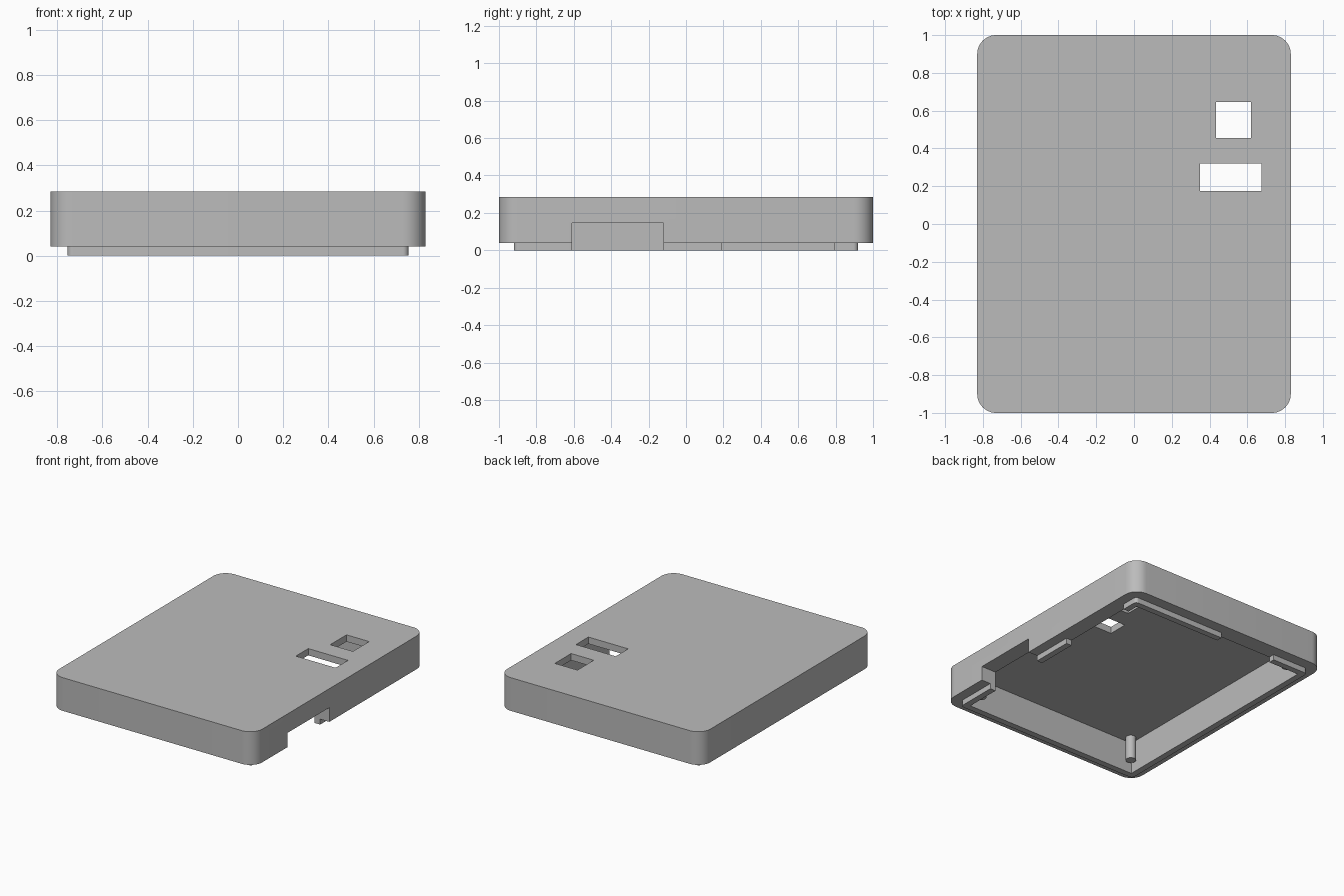
import bpy
import bmesh
from math import radians

old = bpy.data.objects.get("Cube")
if old:
    bpy.data.objects.remove(old, do_unlink=True)

grey = bpy.data.materials.new("light_grey_plastic")
grey.use_nodes = True
colour = (0.5, 0.5, 0.5, 1)
grey.diffuse_color = colour
grey.node_tree.nodes["Principled BSDF"].inputs["Base Color"].default_value = colour


def add_object(name, bm):
    mesh = bpy.data.meshes.new(name)
    bm.to_mesh(mesh)
    bm.free()
    mesh.materials.append(grey)
    obj = bpy.data.objects.new(name, mesh)
    bpy.context.collection.objects.link(obj)
    return obj


def block(name, x, y, z, radius=0):
    """Box between pairs of limits, with optional rounded upright edges."""
    bm = bmesh.new()
    bmesh.ops.create_cube(bm, size=1)
    for v in bm.verts:
        v.co = [lo + (t + 0.5) * (hi - lo) for t, (lo, hi) in zip(v.co, (x, y, z))]
    if radius:
        upright = [e for e in bm.edges
                   if abs(e.verts[0].co.z - e.verts[1].co.z) > 0.01]
        bmesh.ops.bevel(bm, geom=upright, offset=radius, segments=12,
                        profile=0.5, affect='EDGES')
    return add_object(name, bm)


def combine(target, tool, operation):
    """Apply a boolean and discard the tool object."""
    mod = target.modifiers.new("boolean", 'BOOLEAN')
    mod.operation = operation
    mod.solver = 'EXACT'
    mod.object = tool
    bpy.context.view_layer.update()
    graph = bpy.context.evaluated_depsgraph_get()
    mesh = bpy.data.meshes.new_from_object(target.evaluated_get(graph))
    target.modifiers.clear()
    target.data = mesh
    bpy.data.objects.remove(tool, do_unlink=True)


def smooth(obj):
    bpy.ops.object.select_all(action='DESELECT')
    obj.select_set(True)
    bpy.context.view_layer.objects.active = obj
    bpy.ops.object.shade_smooth_by_angle(angle=radians(30))


# Locating lip, interrupted on the left and back sides
lip = block("lip", (-0.755, 0.755), (-0.92, 0.92), (0, 0.1), 0.025)
for x, y in (((0.6, 0.9), (0.19, 0.79)), ((-0.46, 0), (0.8, 1.1))):
    combine(lip, block("lip_gap", x, y, (-0.1, 0.2)), 'DIFFERENCE')

# Lid body joined with the lip, then hollowed from below
lid = block("lid", (-0.83, 0.83), (-1, 1), (0.04, 0.285), 0.1)
combine(lid, lip, 'UNION')
combine(lid, block("cavity", (-0.71, 0.71), (-0.875, 0.875), (-0.1, 0.235)), 'DIFFERENCE')

# Side notch, square window and slot
openings = (
    ((0.6, 1), (-0.61, -0.12), (-0.2, 0.145)),
    ((0.435, 0.62), (0.455, 0.645), (0.15, 0.4)),
    ((0.35, 0.675), (0.175, 0.32), (0.15, 0.4)),
)
for limits in openings:
    combine(lid, block("opening", *limits), 'DIFFERENCE')
smooth(lid)

# Corner pins hanging from the ceiling
for sx, side in ((-1, "right"), (1, "left")):
    for sy, end in ((-1, "front"), (1, "back")):
        bm = bmesh.new()
        bmesh.ops.create_cone(bm, cap_ends=True, segments=32, radius1=0.035,
                              radius2=0.035, depth=0.19)
        bmesh.ops.translate(bm, verts=bm.verts, vec=(sx * 0.66, sy * 0.82, 0.155))
        smooth(add_object(f"{end}_{side}_pin", bm))
